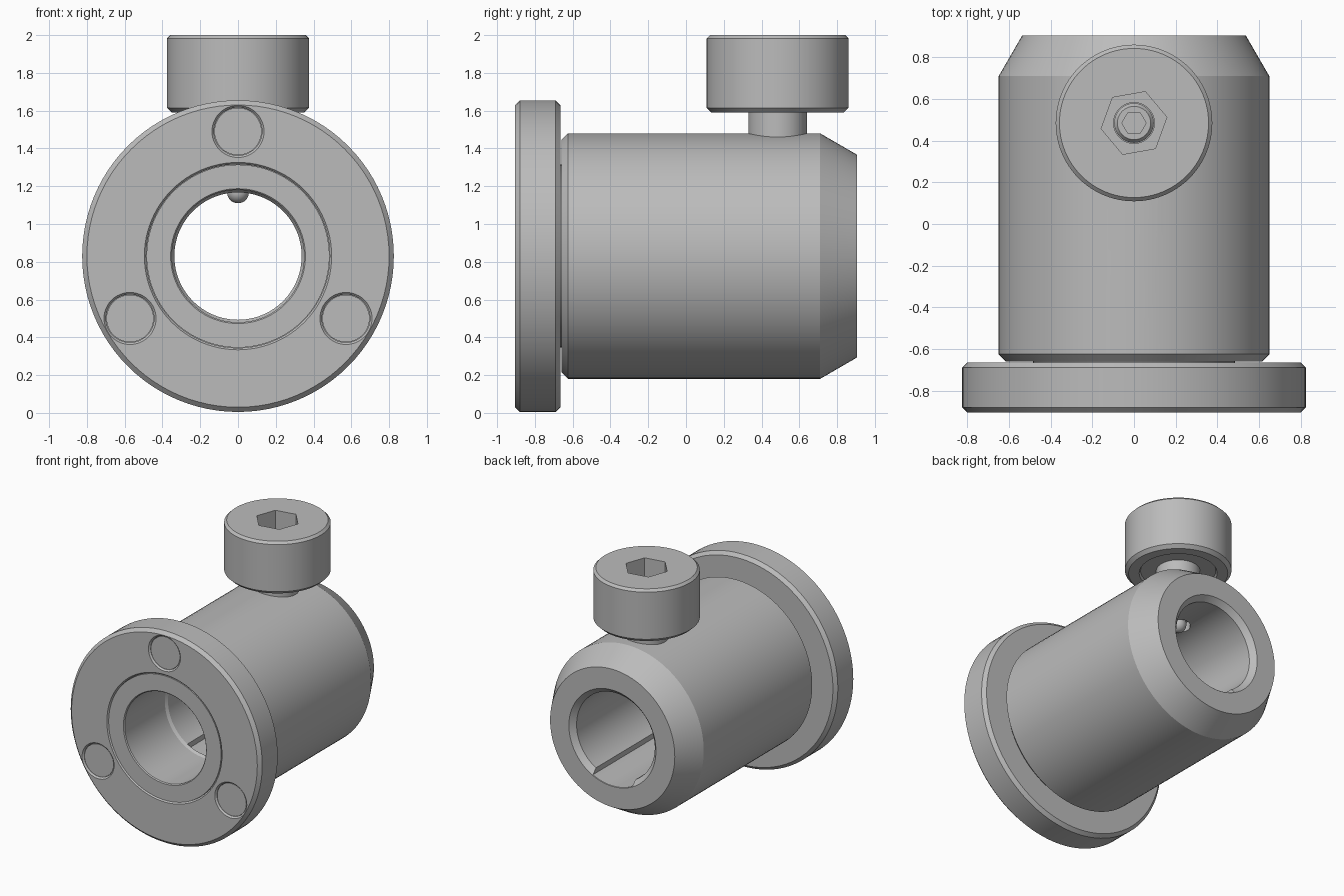
import bpy
import bmesh
from math import sin, cos, pi, radians
from mathutils import Matrix

if "Cube" in bpy.data.objects:
    bpy.data.objects.remove(bpy.data.objects["Cube"])

AXIS_Z = 0.83      # height of the main bore axis
SCREW_Y = 0.485    # position of the clamp screw

grey = bpy.data.materials.new("machined grey")
grey.use_nodes = True
grey.diffuse_color = (0.5, 0.5, 0.5, 1)
grey.node_tree.nodes["Principled BSDF"].inputs["Base Color"].default_value = (0.5, 0.5, 0.5, 1)


def lathe(name, profile, matrix, sides=96, closed=False, turn=0.0):
    """Spin (radius, height) points about local z; open profiles get end caps."""
    bm = bmesh.new()
    rings = []
    for r, h in profile:
        rings.append([bm.verts.new((r * cos(turn + 2 * pi * i / sides),
                                    r * sin(turn + 2 * pi * i / sides), h))
                      for i in range(sides)])
    pairs = list(zip(rings, rings[1:]))
    if closed:
        pairs.append((rings[-1], rings[0]))
    else:
        bm.faces.new(rings[0])
        bm.faces.new(rings[-1])
    for a, b in pairs:
        for i in range(sides):
            j = (i + 1) % sides
            bm.faces.new((a[i], a[j], b[j], b[i]))
    bmesh.ops.recalc_face_normals(bm, faces=bm.faces)
    bm.transform(matrix)
    mesh = bpy.data.meshes.new(name)
    bm.to_mesh(mesh)
    bm.free()
    mesh.materials.append(grey)
    obj = bpy.data.objects.new(name, mesh)
    bpy.context.collection.objects.link(obj)
    return obj


def select(obj):
    bpy.ops.object.select_all(action='DESELECT')
    obj.select_set(True)
    bpy.context.view_layer.objects.active = obj


def cut(obj, cutter, operation='DIFFERENCE'):
    cutter.hide_render = True
    select(obj)
    mod = obj.modifiers.new("cut", 'BOOLEAN')
    mod.operation = operation
    mod.solver = 'EXACT'
    mod.object = cutter
    bpy.ops.object.modifier_apply(modifier=mod.name)
    bpy.data.objects.remove(cutter)


# Local z becomes +y for the main axis
along_y = Matrix.Translation((0, 0, AXIS_Z)) @ Matrix.Rotation(-pi / 2, 4, 'X')
upright = Matrix.Translation((0, SCREW_Y, 0))
parts = []

# Sleeve with front hub, stepped bore and tapered rear
sleeve = lathe("sleeve", [
    (0.357, -0.9), (0.484, -0.9), (0.484, -0.66), (0.615, -0.66), (0.65, -0.625),
    (0.65, 0.71), (0.537, 0.905), (0.375, 0.905), (0.337, 0.865),
    (0.337, -0.38), (0.35, -0.4), (0.35, -0.893)], along_y, closed=True)

# Keyway along the bottom of the bore
keyway = lathe("keyway_cutter", [(0.372, -0.38), (0.372, 1.0)], along_y)
bpy.ops.mesh.primitive_cube_add(size=1, location=(0, 0.3, AXIS_Z - 0.35))
block = bpy.context.object
block.scale = (0.34, 2, 0.3)
cut(keyway, block, 'INTERSECT')
cut(sleeve, keyway)

# Radial screw hole
cut(sleeve, lathe("screw_hole_cutter", [(0.085, AXIS_Z), (0.085, 1.4), (0.157, 1.4),
                                        (0.157, 1.7)], upright, 48))
parts.append(sleeve)

# Flange ring
flange = lathe("flange", [
    (0.496, -0.905), (0.8, -0.905), (0.825, -0.88), (0.825, -0.69), (0.8, -0.665),
    (0.486, -0.665), (0.486, -0.893)], along_y, closed=True)
parts.append(flange)

# Three magnets in chamfered pockets
for k in range(3):
    a = radians(90 + 120 * k)
    place = Matrix.Translation((0.66 * cos(a), 0, 0.66 * sin(a))) @ along_y
    cut(flange, lathe("pocket_cutter", [(0.127, -0.8), (0.127, -0.893), (0.138, -0.905),
                                        (0.138, -0.95)], place, 48))
    parts.append(lathe("magnet_%d" % (k + 1), [(0.125, -0.79), (0.125, -0.893)], place, 48))

# Clamp knob: wide head, recessed underside and short neck
knob = lathe("clamp_knob", [
    (0.098, 1.4), (0.155, 1.4), (0.155, 1.61), (0.265, 1.61), (0.275, 1.59), (0.35, 1.59),
    (0.376, 1.615), (0.376, 1.982), (0.358, 2.0), (0.098, 2.0)], upright, closed=True)
cut(knob, lathe("socket_cutter", [(0.16, 1.75), (0.16, 2.1)], upright, 6, turn=radians(10)))
parts.append(knob)

# Inner set screw with rounded tip and small hex socket
tip = [(0.057 * sin(t * pi / 16) + 0.0005, 1.167 - 0.057 * cos(t * pi / 16)) for t in range(9)]
set_screw = lathe("set_screw", tip + [(0.057, 1.2), (0.08, 1.22), (0.095, 1.42),
                                      (0.095, 1.69), (0.08, 1.71)], upright, 48)
cut(set_screw, lathe("hex_cutter", [(0.058, 1.6), (0.058, 1.8)], upright, 6))
parts.append(set_screw)

# Smooth curved faces, keep machined edges crisp
for part in parts:
    select(part)
    bpy.ops.object.shade_smooth_by_angle(angle=radians(20))
